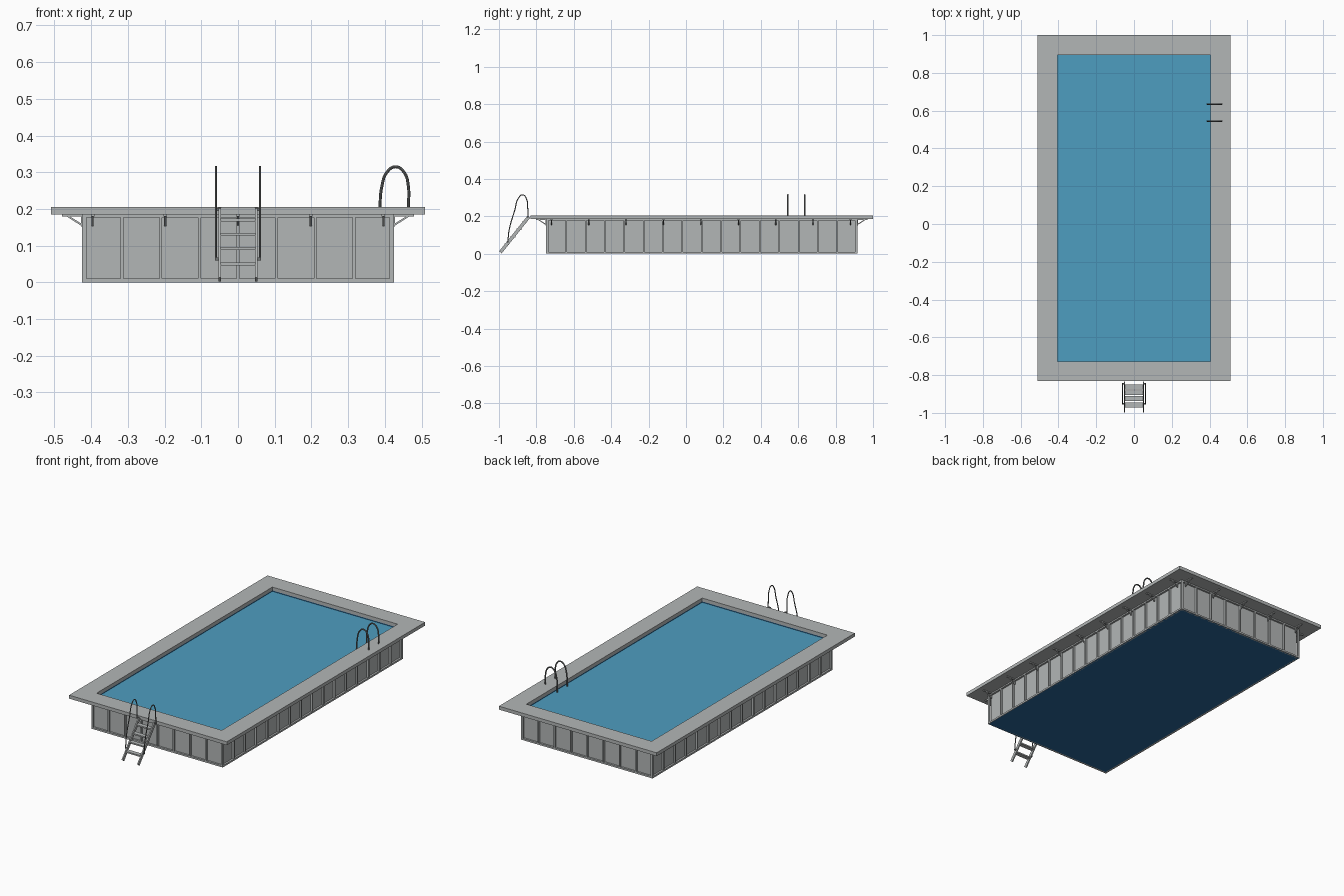
import bpy, bmesh
from mathutils import Vector, Matrix

old = bpy.data.objects.get("Cube")
if old:
    bpy.data.objects.remove(old, do_unlink=True)


def material(name, rgb):
    m = bpy.data.materials.new(name)
    m.use_nodes = True
    m.diffuse_color = (*rgb, 1)
    bsdf = m.node_tree.nodes["Principled BSDF"]
    bsdf.inputs["Base Color"].default_value = (*rgb, 1)
    bsdf.inputs["Roughness"].default_value = 0.6
    return m


grey = material("light grey", (0.45, 0.47, 0.47))
steel = material("rail steel", (0.17, 0.18, 0.18))
blue = material("water blue", (0.076, 0.337, 0.527))
navy = material("liner blue", (0.022, 0.13, 0.31))

MID_Y = 0.084                       # pool centre along its length
WALL = Vector((0.425, 0.832))       # half sizes
DECK = Vector((0.51, 0.916))
OPENING = Vector((0.405, 0.812))
DECK_Z, TOP_Z = 0.185, 0.205


def finish(bm, name, mat):
    bmesh.ops.recalc_face_normals(bm, faces=bm.faces)
    mesh = bpy.data.meshes.new(name)
    bm.to_mesh(mesh)
    bm.free()
    mesh.materials.append(mat)
    ob = bpy.data.objects.new(name, mesh)
    bpy.context.collection.objects.link(ob)
    return ob


def add_box(bm, lo, hi):
    lo, hi = Vector(lo), Vector(hi)
    size = Matrix.Diagonal((*(hi - lo), 1))
    bmesh.ops.create_cube(bm, size=1, matrix=Matrix.Translation((lo + hi) / 2) @ size)


def add_beam(bm, a, b, side, width, depth):
    """Rectangular bar from a to b; width runs along the side direction."""
    a, b, side = Vector(a), Vector(b), Vector(side)
    along = (b - a).normalized()
    normal = along.cross(side)
    rot = Matrix((side, normal, along)).transposed().to_4x4()
    size = Matrix.Diagonal((width, depth, (b - a).length, 1))
    bmesh.ops.create_cube(bm, size=1, matrix=Matrix.Translation((a + b) / 2) @ rot @ size)


def add_ring(bm, outer, inner, z0, z1):
    """Rectangular frame between two half sizes."""
    def loop(half, z):
        return [bm.verts.new((sx * half.x, MID_Y + sy * half.y, z))
                for sx, sy in ((-1, -1), (1, -1), (1, 1), (-1, 1))]
    loops = [loop(outer, z0), loop(outer, z1), loop(inner, z1), loop(inner, z0)]
    for k in range(4):
        p, q = loops[k], loops[(k + 1) % 4]
        for i in range(4):
            j = (i + 1) % 4
            bm.faces.new((p[i], p[j], q[j], q[i]))


def ring(name, mat, outer, inner, z0, z1):
    bm = bmesh.new()
    add_ring(bm, outer, inner, z0, z1)
    return finish(bm, name, mat)


def plate(name, mat, half, z0, z1):
    bm = bmesh.new()
    add_box(bm, (-half.x, MID_Y - half.y, z0), (half.x, MID_Y + half.y, z1))
    return finish(bm, name, mat)


def inset(half, d):
    return half - Vector((d, d))


# Deck, basin and water
ring("deck", grey, DECK, OPENING, DECK_Z, TOP_Z)
ring("wall_panels", grey, inset(WALL, 0.011), inset(WALL, 0.018), 0.001, DECK_Z)
ring("liner", navy, inset(WALL, 0.018), OPENING, 0.001, DECK_Z)
plate("pool_floor", navy, inset(WALL, 0.004), 0.0, 0.004)
plate("water", blue, OPENING, 0.17, 0.18)

# Wall frame: bottom and top rails plus evenly spaced ribs
bm = bmesh.new()
add_ring(bm, WALL, inset(WALL, 0.012), 0.0, 0.01)
add_ring(bm, WALL, inset(WALL, 0.012), 0.177, DECK_Z)
RIB = 0.004
for count, axis in ((8, 0), (16, 1)):
    for i in range(count + 1):
        t = (2 * i / count - 1) * (WALL[axis] - RIB)
        for s in (-1, 1):
            lo, hi = [0, 0, 0.005], [0, 0, DECK_Z - 0.002]
            lo[axis], hi[axis] = t - RIB, t + RIB
            face = WALL[1 - axis]
            lo[1 - axis], hi[1 - axis] = sorted((s * face, s * (face - 0.012)))
            lo[1] += MID_Y
            hi[1] += MID_Y
            add_box(bm, lo, hi)
finish(bm, "wall_frame", grey)

# Deck brackets: a diagonal strut, a wall plate and an arm under the deck
bm = bmesh.new()


def add_bracket(base, out, side):
    base, out = Vector(base), Vector(out)
    up = Vector((0, 0, 1))
    foot, top = base + up * 0.156, base + up * 0.182
    add_beam(bm, foot, base + out * 0.046 + up * 0.185, side, 0.006, 0.005)
    add_beam(bm, foot - up * 0.004, top, side, 0.006, 0.006)
    add_beam(bm, top, top + out * 0.055, side, 0.01, 0.005)


for s in (-1, 1):
    for i in range(5):
        add_bracket(((i - 2) * 0.198, MID_Y + s * WALL.y, 0), (0, s, 0), (1, 0, 0))
    for i in range(9):
        add_bracket((s * WALL.x, -0.72 + i * 0.2, 0), (s, 0, 0), (0, 1, 0))
finish(bm, "deck_brackets", grey)

# Entry ladder: two sloping stiles with four flat treads
bm = bmesh.new()
foot, head = Vector((0, -0.992, 0.008)), Vector((0, -0.84, 0.198))
for s in (-1, 1):
    x = Vector((s * 0.05, 0, 0))
    add_beam(bm, foot + x, head + x, (1, 0, 0), 0.007, 0.018)
for z in (0.05, 0.092, 0.131, 0.17):
    y = foot.lerp(head, (z - foot.z) / (head.z - foot.z)).y
    add_box(bm, (-0.047, y - 0.013, z - 0.004), (0.047, y + 0.013, z + 0.004))
finish(bm, "ladder", grey)


def tube(name, points, radius):
    """Smooth round rail through the given points."""
    cu = bpy.data.curves.new(name, "CURVE")
    cu.dimensions = "3D"
    cu.bevel_depth = radius
    cu.bevel_resolution = 2
    cu.resolution_u = 6
    cu.use_fill_caps = True
    sp = cu.splines.new("BEZIER")
    sp.bezier_points.add(len(points) - 1)
    for bp, p in zip(sp.bezier_points, points):
        bp.co = p
        bp.handle_left_type = bp.handle_right_type = "AUTO"
    cu.materials.append(steel)
    ob = bpy.data.objects.new(name, cu)
    bpy.context.collection.objects.link(ob)
    bpy.ops.object.select_all(action="DESELECT")
    ob.select_set(True)
    bpy.context.view_layer.objects.active = ob
    bpy.ops.object.convert(target="MESH")
    bpy.ops.object.shade_smooth_by_angle()


# Ladder handrails with short fixings to the stiles
profile = [(-0.953, 0.06), (-0.945, 0.13), (-0.915, 0.235), (-0.897, 0.295),
           (-0.873, 0.315), (-0.852, 0.29), (-0.846, 0.24), (-0.845, 0.195)]
bm = bmesh.new()
for s, side in ((-1, "right"), (1, "left")):
    tube("ladder_handrail_" + side, [(s * 0.06, y, z) for y, z in profile], 0.0028)
    for y, z in ((-0.952, 0.064), (-0.845, 0.198)):
        add_beam(bm, (s * 0.047, y, z), (s * 0.063, y, z), (0, 1, 0), 0.008, 0.008)
finish(bm, "handrail_fixings", steel)

# Pool exit rails over the left deck edge
profile = [(0.387, 0.172), (0.387, 0.215), (0.392, 0.262), (0.405, 0.299),
           (0.43, 0.315), (0.453, 0.299), (0.464, 0.262), (0.464, 0.203)]
for y, end in ((0.545, "front"), (0.635, "back")):
    tube("pool_rail_" + end, [(x, y, z) for x, z in profile], 0.004)
